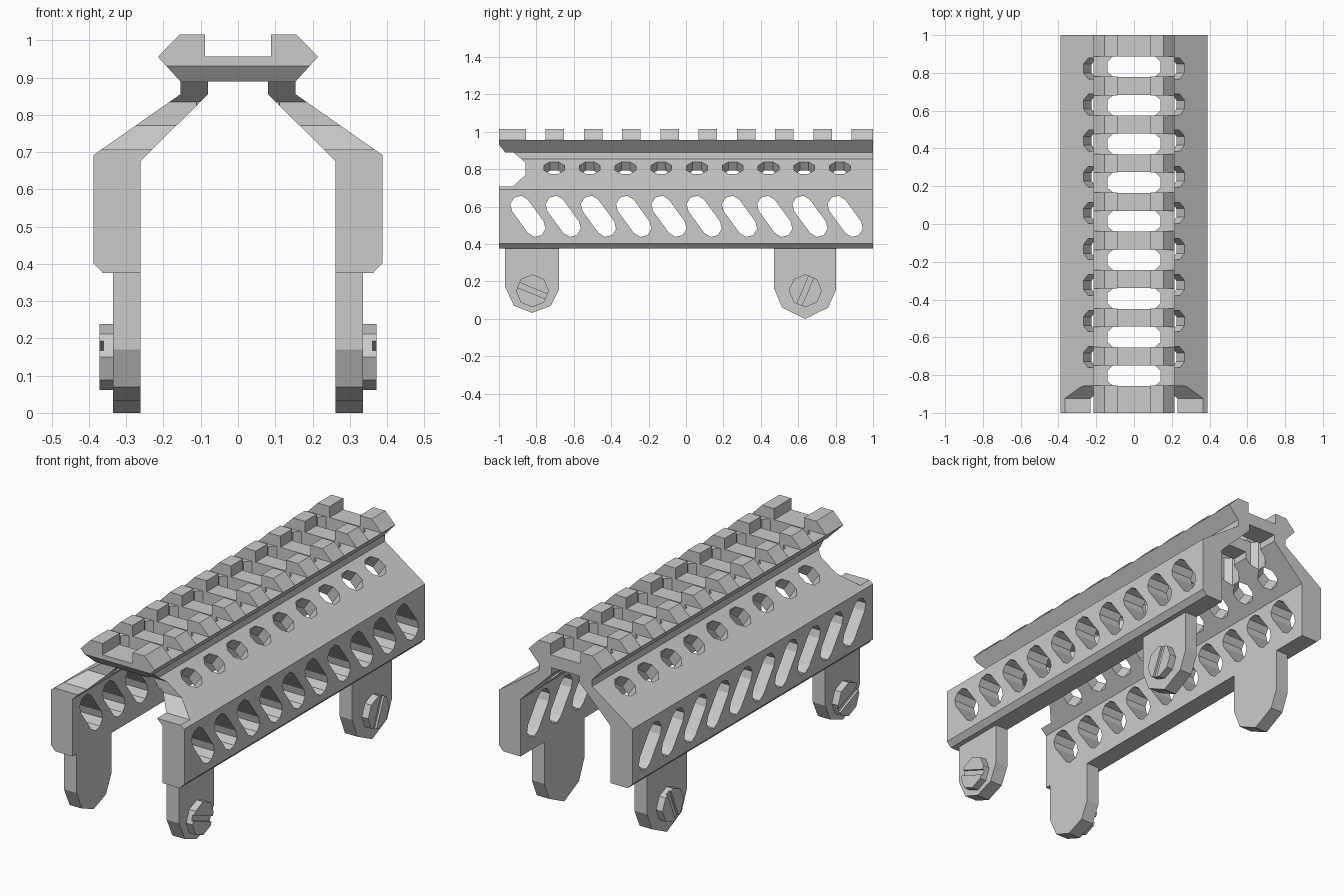
import bpy, bmesh, math
from mathutils import Matrix, Vector

if "Cube" in bpy.data.objects:
    bpy.data.objects.remove(bpy.data.objects["Cube"])

metal = bpy.data.materials.new("light grey metal")
metal.diffuse_color = (0.6, 0.6, 0.6, 1)
metal.use_nodes = True
metal.node_tree.nodes["Principled BSDF"].inputs["Base Color"].default_value = metal.diffuse_color


def add_prism(bm, pts, axis, a, b):
    """Extrude a 2D outline along an axis from a to b; returns its vertices."""
    def place(p, d):
        return {"x": (d, p[0], p[1]), "y": (p[0], d, p[1]), "z": (p[0], p[1], d)}[axis]
    lo = [bm.verts.new(place(p, a)) for p in pts]
    hi = [bm.verts.new(place(p, b)) for p in pts]
    n = len(pts)
    bm.faces.new(lo)
    bm.faces.new(hi[::-1])
    for i in range(n):
        bm.faces.new((lo[i], hi[i], hi[(i + 1) % n], lo[(i + 1) % n]))
    return lo + hi


def finish(name, bm):
    bmesh.ops.recalc_face_normals(bm, faces=bm.faces)
    me = bpy.data.meshes.new(name)
    bm.to_mesh(me)
    bm.free()
    me.materials.append(metal)
    ob = bpy.data.objects.new(name, me)
    bpy.context.collection.objects.link(ob)
    return ob


def cut(ob, bm):
    """Subtract a cutter mesh, then discard the cutter."""
    cutter = finish("cutter", bm)
    cutter.hide_render = True
    mod = ob.modifiers.new("cut", 'BOOLEAN')
    mod.operation, mod.solver, mod.object = 'DIFFERENCE', 'EXACT', cutter
    dg = bpy.context.evaluated_depsgraph_get()
    me = bpy.data.meshes.new_from_object(ob.evaluated_get(dg))
    ob.modifiers.clear()
    ob.data = me
    bpy.data.objects.remove(cutter)


def ring(r, n=8, start=0.0):
    return [(r * math.cos(start + i * math.tau / n), r * math.sin(start + i * math.tau / n))
            for i in range(n)]


gaps = [-0.803 + 0.2045 * i for i in range(9)]
GAP = 0.055

# Shell: symmetric handguard section swept along y
half = [(0.215, 0.956), (0.155, 0.89), (0.155, 0.855), (0.388, 0.692), (0.388, 0.402),
        (0.362, 0.375), (0.262, 0.375), (0.262, 0.675), (0.081, 0.855), (0.081, 0.89)]
bm = bmesh.new()
add_prism(bm, half + [(-x, z) for x, z in half[::-1]], "y", -1, 1)
shell = finish("handguard_shell", bm)

# Vertical slots through the rail bed
bm = bmesh.new()
for g in gaps:
    pts = [(0.14, 0.027), (0.11, GAP), (-0.11, GAP), (-0.14, 0.027),
           (-0.14, -0.027), (-0.11, -GAP), (0.11, -GAP), (0.14, -0.027)]
    add_prism(bm, [(x, y + g) for x, y in pts], "z", 0.6, 1.2)
cut(shell, bm)

# Slanted side slots through both walls
bm = bmesh.new()
tilt = math.atan2(-0.81, 0.59)
for i in range(10):
    cy = -0.845 + 0.1885 * i
    pts = []
    for end in (1, -1):
        for k in range(5):
            a = tilt + (0 if end == 1 else math.pi) - math.pi / 2 + k * math.pi / 4
            pts.append((cy + end * 0.0725 * math.cos(tilt) + 0.052 * math.cos(a),
                        0.548 + end * 0.0725 * math.sin(tilt) + 0.052 * math.sin(a)))
    add_prism(bm, pts, "x", -0.6, 0.6)
cut(shell, bm)

# Round vents square to the sloping shoulders
bm = bmesh.new()
for side in (1, -1):
    rot = Vector((0, 0, 1)).rotation_difference(Vector((0.575 * side, 0, 0.819))).to_matrix().to_4x4()
    for i in range(9):
        vs = add_prism(bm, ring(0.06, 8, math.pi / 8), "z", -0.16, 0.05)
        m = Matrix.Translation((0.223 * side, -0.705 + 0.191 * i, 0.807)) @ rot
        bmesh.ops.transform(bm, matrix=m, verts=vs)
cut(shell, bm)

# Front notch across the shoulders
bm = bmesh.new()
add_prism(bm, [(-1.05, 0.995), (-0.966, 0.888), (-0.92, 0.888), (-0.857, 0.834),
               (-0.857, 0.772), (-0.924, 0.707), (-1.05, 0.707)], "x", -0.6, 0.6)
cut(shell, bm)

# Rail teeth between the slots
bm = bmesh.new()
starts = [-1] + [g + GAP - 0.002 for g in gaps]
ends = [g - GAP + 0.002 for g in gaps] + [1]
for a, b in zip(starts, ends):
    for s in (1, -1):
        add_prism(bm, [(0.088 * s, 0.956), (0.088 * s, 1.015), (0.157 * s, 1.015),
                       (0.215 * s, 0.956)], "y", a, b)
finish("rail_teeth", bm)

# Mounting tabs and slotted screws, mirrored left and right
tabs = {
    "front": ([(-0.967, 0.375), (-0.967, 0.17), (-0.92, 0.07), (-0.823, 0.032),
               (-0.722, 0.07), (-0.678, 0.16), (-0.678, 0.375)], -0.821, -22),
    "rear": ([(0.47, 0.375), (0.47, 0.165), (0.514, 0.06), (0.637, 0.0),
              (0.76, 0.06), (0.802, 0.155), (0.802, 0.375)], 0.638, 67),
}
for end, (outline, cy, angle) in tabs.items():
    for side, s in (("right", 1), ("left", -1)):
        bm = bmesh.new()
        add_prism(bm, outline, "x", 0.262 * s, 0.335 * s)
        finish(f"{end}_{side}_tab", bm)

        bm = bmesh.new()
        add_prism(bm, [(cy + y, 0.15 + z) for y, z in ring(0.088)], "x", 0.335 * s, 0.372 * s)
        screw = finish(f"{end}_{side}_screw", bm)
        c, d = math.cos(math.radians(angle)), math.sin(math.radians(angle))
        groove = [(cy + u * c - v * d, 0.15 + u * d + v * c)
                  for u, v in ((-0.12, -0.014), (0.12, -0.014), (0.12, 0.014), (-0.12, 0.014))]
        bm = bmesh.new()
        add_prism(bm, groove, "x", 0.361 * s, 0.4 * s)
        cut(screw, bm)
